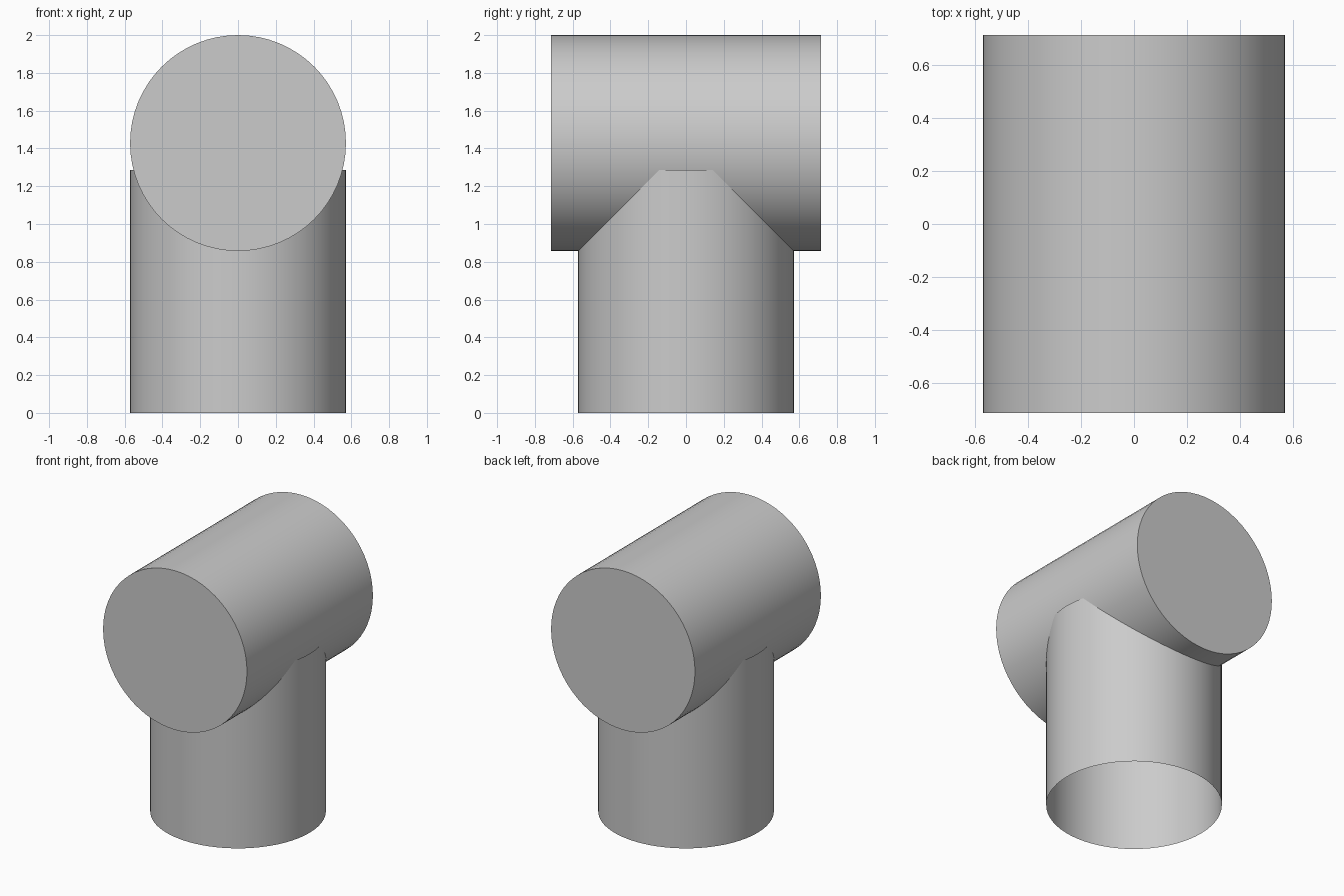
import bpy
import math

cube = bpy.data.objects.get("Cube")
if cube:
    bpy.data.objects.remove(cube, do_unlink=True)

UNIT = 2 / 7          # tallest point is seven units up
RADIUS = 2 * UNIT
SIDES = 64

grey = bpy.data.materials.new("light_grey")
grey.use_nodes = True
colour = (0.6, 0.6, 0.6, 1)
grey.diffuse_color = colour
grey.node_tree.nodes["Principled BSDF"].inputs["Base Color"].default_value = colour


def add_cylinder(name, length, centre_z, tilt, ends):
    bpy.ops.mesh.primitive_cylinder_add(
        vertices=SIDES, radius=RADIUS, depth=length, end_fill_type=ends,
        location=(0, 0, centre_z), rotation=(tilt, 0, 0))
    obj = bpy.context.object
    obj.name = name
    obj.data.materials.append(grey)
    bpy.ops.object.shade_smooth_by_angle(angle=math.radians(40))
    return obj


# Upright pipe, an open thin shell that runs up into the crosspiece
add_cylinder("upright_pipe", 4.5 * UNIT, 2.25 * UNIT, 0, 'NOTHING')

# Closed horizontal drum lying front to back
add_cylinder("horizontal_drum", 5 * UNIT, 5 * UNIT, math.pi / 2, 'NGON')
